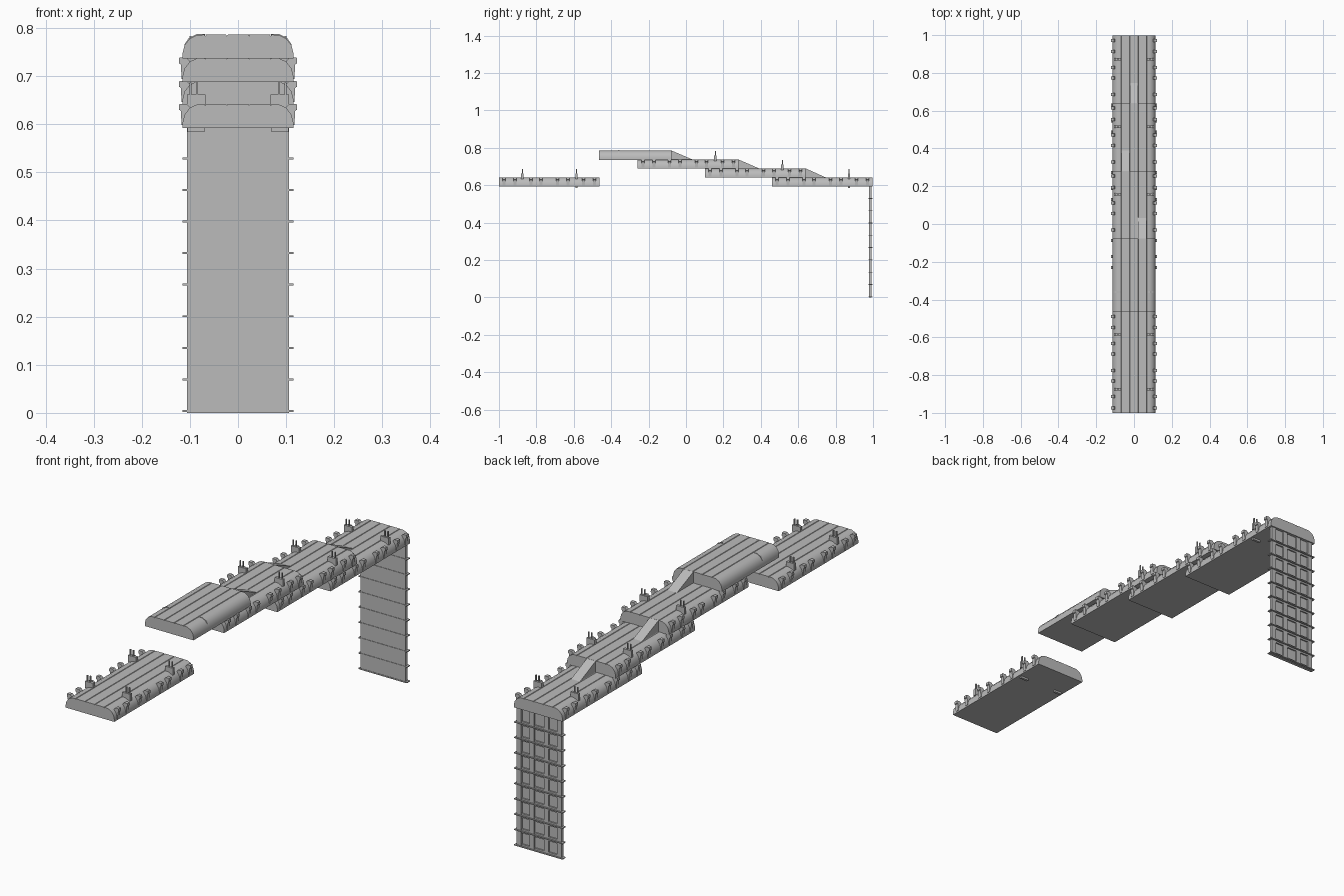
import bpy
import bmesh
from mathutils import Vector

cube = bpy.data.objects.get("Cube")
if cube:
    bpy.data.objects.remove(cube, do_unlink=True)

gray = bpy.data.materials.new("plain gray")
gray.use_nodes = True
COLOR = (0.5, 0.5, 0.5, 1)
gray.diffuse_color = COLOR
gray.node_tree.nodes["Principled BSDF"].inputs["Base Color"].default_value = COLOR


def finish(name, bm, smooth=False):
    bmesh.ops.recalc_face_normals(bm, faces=bm.faces[:])
    mesh = bpy.data.meshes.new(name)
    bm.to_mesh(mesh)
    bm.free()
    mesh.materials.append(gray)
    obj = bpy.data.objects.new(name, mesh)
    bpy.context.collection.objects.link(obj)
    if smooth:
        bpy.context.view_layer.objects.active = obj
        bpy.ops.object.select_all(action='DESELECT')
        obj.select_set(True)
        bpy.ops.object.shade_smooth_by_angle(angle=0.6)
    return obj


def add_box(bm, x, y, z):
    """Box from (low, high) pairs on each axis."""
    verts = bmesh.ops.create_cube(bm, size=1)["verts"]
    for v in verts:
        v.co = Vector([a + (b - a) * (c + 0.5) for (a, b), c in zip((x, y, z), v.co)])


def add_prism(bm, points, y0, y1):
    """Extrude an x-z outline along y."""
    face = bm.faces.new([bm.verts.new((x, y0, z)) for x, z in points])
    made = bmesh.ops.extrude_face_region(bm, geom=[face])["geom"]
    bmesh.ops.translate(bm, vec=(0, y1 - y0, 0),
                        verts=[g for g in made if isinstance(g, bmesh.types.BMVert)])


def mirrored(pair, side):
    return tuple(sorted((pair[0] * side, pair[1] * side)))


# Half section of a deck, with two narrow plank grooves
HALF = [(0.115, 0), (0.115, 0.012), (0.111, 0.028), (0.1, 0.042), (0.085, 0.049)]
for groove in (0.068, 0.023):
    HALF += [(groove + 0.002, 0.05), (groove, 0.047), (groove - 0.002, 0.05)]
CLIP = [(0.095, 0.038), (0.107, 0.05), (0.122, 0.05), (0.123, 0.038),
        (0.119, 0.036), (0.117, 0.006), (0.106, 0.006)]
CLIP_STEPS = (0.027, 0.086, 0.17, 0.225)
LENGTH = 0.538


def deck(name, y0, y1, base):
    bm = bmesh.new()
    outline = HALF + [(-x, z) for x, z in reversed(HALF)]
    add_prism(bm, [(x, z + base) for x, z in outline], y0, y1)
    finish(name, bm, True)


def clips(name, y0, base):
    bm = bmesh.new()
    for step in CLIP_STEPS:
        for y in (y0 + step, y0 + LENGTH - step):
            for side in (1, -1):
                add_prism(bm, [(x * side, z + base) for x, z in CLIP], y - 0.008, y + 0.008)
    finish(name, bm)


def brackets(name, y, base, tab):
    bm = bmesh.new()
    for side in (1, -1):
        add_box(bm, mirrored((0.068, 0.106), side), (y - 0.006, y + 0.006),
                (base + 0.04, base + 0.07))
        for x in (0.085, 0.099):
            add_box(bm, mirrored((x - 0.002, x + 0.002), side), (y - 0.003, y + 0.003),
                    (base + 0.07, base + 0.095))
        if tab:
            add_box(bm, mirrored((0.07, 0.105), side), (y - 0.005, y + 0.005),
                    (base - 0.008, base + 0.01))
    finish(name, bm)


# Stepped decks: name, start, end, height, bracket positions and under tabs
DECKS = [
    ("front_deck", -1.0, -0.462, 0.592, ((-0.875, False), (-0.585, True))),
    ("third_deck", -0.258, 0.28, 0.688, ((0.157, False),)),
    ("second_deck", 0.102, 0.64, 0.64, ((0.515, False),)),
    ("rear_deck", 0.46, 0.998, 0.592, ((0.872, True),)),
]
for name, y0, y1, base, spots in DECKS:
    deck(name, y0, y1, base)
    clips(name + "_clips", y0, base)
    for i, (y, tab) in enumerate(spots):
        brackets(f"{name}_brackets_{i + 1}", y, base, tab)

# Plain upper deck with flush straps
deck("top_deck", -0.465, -0.078, 0.736)
bm = bmesh.new()
for side in (1, -1):
    add_prism(bm, [(x * side, z + 0.736) for x, z in
                   ((0.068, 0.051), (0.086, 0.051), (0.102, 0.043), (0.112, 0.028), (0.07, 0.03))],
              -0.364, -0.356)
finish("top_deck_straps", bm)


# Wedge ramps between levels
def ramp(name, x0, x1, y0, y1, base):
    bm = bmesh.new()
    add_box(bm, (x0, x1), (y0, y1), (base, base + 0.05))
    for v in bm.verts:
        if v.co.y > y1 - 0.001 and v.co.z > base + 0.01:
            v.co.z = base + 0.001
    finish(name, bm)


ramp("upper_ramp", 0.02, 0.065, -0.079, 0.035, 0.736)
ramp("middle_ramp", -0.066, -0.024, 0.279, 0.392, 0.688)
ramp("lower_ramp", -0.021, 0.021, 0.639, 0.748, 0.64)

# Upright panel with a waffle back
bm = bmesh.new()
add_box(bm, (-0.106, 0.106), (0.979, 0.986), (0, 0.594))
finish("upright_panel", bm)

bm = bmesh.new()
for x, half in ((0.095, 0.011), (0.034, 0.011), (-0.034, 0.011), (-0.095, 0.011)):
    add_box(bm, (x - half, x + half), (0.985, 0.993), (0, 0.594))
finish("panel_uprights", bm)

bm = bmesh.new()
for i in range(9):
    z = 0.004 + i * 0.0656
    add_box(bm, (-0.115, 0.115), (0.977, 0.998), (z - 0.002, z + 0.002))
    add_box(bm, (-0.104, 0.104), (0.985, 0.992), (max(z - 0.009, 0), z + 0.009))
finish("panel_cross_ribs", bm)
